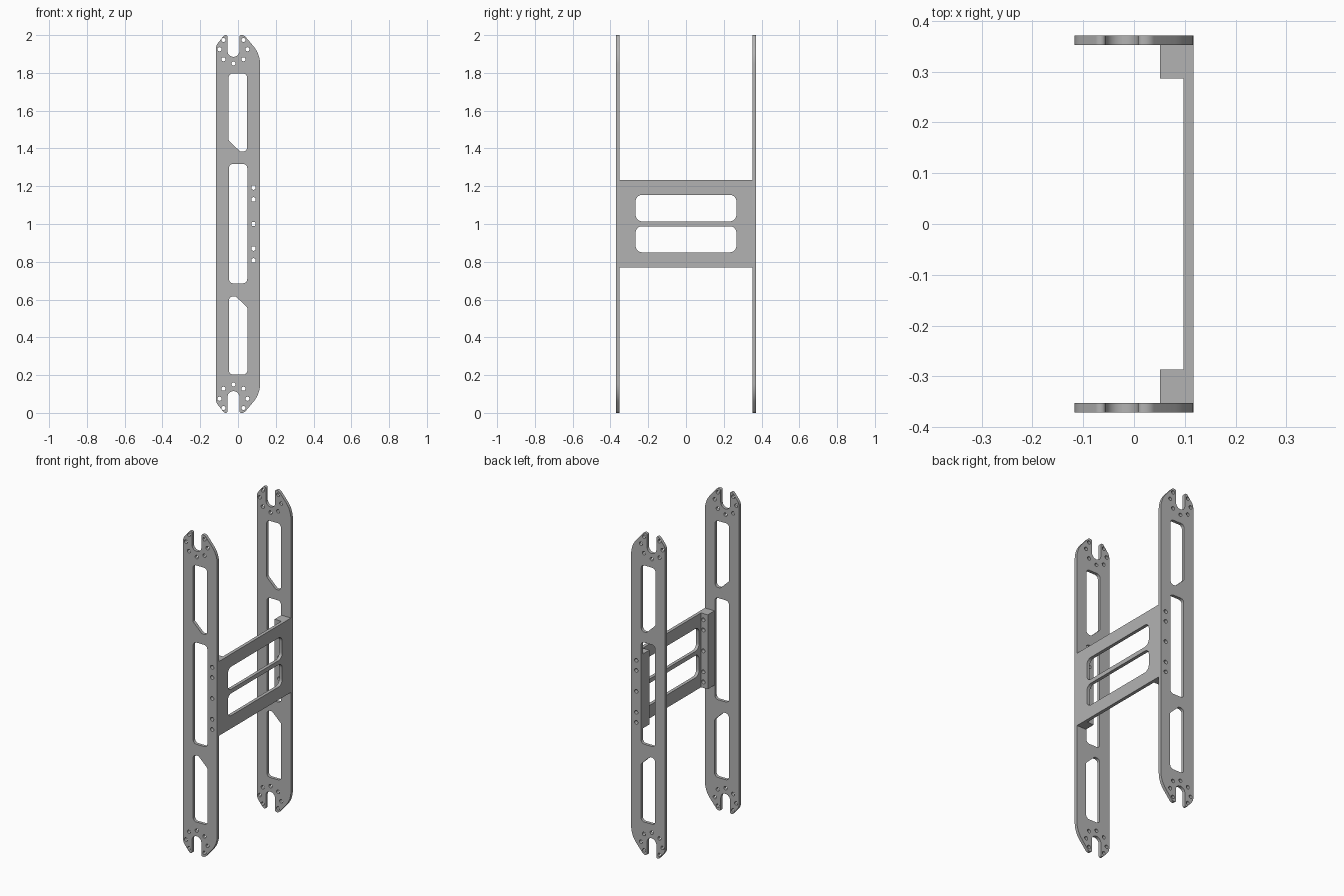
import bpy, bmesh
from math import sin, cos, tan, pi, radians
from mathutils import Matrix, Vector

cube = bpy.data.objects.get("Cube")
if cube:
    bpy.data.objects.remove(cube)

metal = bpy.data.materials.new("plain grey metal")
metal.use_nodes = True
grey = (0.45, 0.45, 0.45, 1)
metal.diffuse_color = grey
metal.node_tree.nodes["Principled BSDF"].inputs["Base Color"].default_value = grey


def rounded(corners, steps=8):
    """Outline from (x, y, radius) corners, each filleted."""
    pts, n = [], len(corners)
    for i, (x, y, r) in enumerate(corners):
        p = Vector((x, y))
        if r == 0:
            pts.append(p)
            continue
        a = (Vector(corners[i - 1][:2]) - p).normalized()
        b = (Vector(corners[(i + 1) % n][:2]) - p).normalized()
        half = a.angle(b) / 2
        centre = p + (a + b).normalized() * (r / sin(half))
        start = p + a * (r / tan(half)) - centre
        end = p + b * (r / tan(half)) - centre
        sweep = start.angle_signed(end)      # clockwise positive
        for k in range(steps + 1):
            t = -sweep * k / steps
            pts.append(centre + Matrix.Rotation(t, 2) @ start)
    return pts


def rect(x0, x1, y0, y1, r=0):
    return rounded([(x0, y0, r), (x1, y0, r), (x1, y1, r), (x0, y1, r)])


def circle(x, y, r=0.011, n=16):
    return [Vector((x + r * cos(2 * pi * k / n), y + r * sin(2 * pi * k / n))) for k in range(n)]


def sheet(name, loops, thickness, matrix):
    """Flat sheet: first loop is the outline, the others are openings."""
    curve = bpy.data.curves.new(name + "_profile", 'CURVE')
    curve.dimensions = '2D'
    curve.fill_mode = 'BOTH'
    curve.extrude = thickness / 2
    for loop in loops:
        s = curve.splines.new('POLY')
        s.points.add(len(loop) - 1)
        for point, p in zip(s.points, loop):
            point.co = (p.x, p.y, 0, 1)
        s.use_cyclic_u = True
    helper = bpy.data.objects.new(name + "_helper", curve)
    bpy.context.collection.objects.link(helper)
    bpy.context.view_layer.update()
    dg = bpy.context.evaluated_depsgraph_get()
    mesh = bpy.data.meshes.new_from_object(helper.evaluated_get(dg))
    bpy.data.objects.remove(helper)
    bpy.data.curves.remove(curve)
    bm = bmesh.new()
    bm.from_mesh(mesh)
    bmesh.ops.remove_doubles(bm, verts=bm.verts, dist=1e-5)
    bm.transform(matrix)
    bmesh.ops.recalc_face_normals(bm, faces=bm.faces)
    bm.to_mesh(mesh)
    bm.free()
    mesh.name = name
    mesh.materials.clear()
    mesh.materials.append(metal)
    ob = bpy.data.objects.new(name, mesh)
    bpy.context.collection.objects.link(ob)
    bpy.ops.object.select_all(action='DESELECT')
    ob.select_set(True)
    bpy.context.view_layer.objects.active = ob
    bpy.ops.object.shade_smooth_by_angle(angle=radians(30))
    return ob


# Side plate outline: forked end, mirrored top to bottom
W = 0.117
fork = [(-W, 1.945, 0.05), (-0.072, 2, 0.015), (-0.056, 2, 0.009),
        (-0.056, 1.885, 0.0319), (0.008, 1.885, 0.0319),
        (0.008, 2, 0.01), (0.032, 2, 0.025), (W, 1.9, 0.15)]
outline = rounded(fork + [(x, 2 - z, r) for x, z, r in reversed(fork)])

# Windows: the lower one is the upper one turned half round
upper = rounded([(-0.05, 1.797, 0.022), (0.048, 1.797, 0.022), (0.048, 1.383, 0.022),
                 (0.012, 1.383, 0.015), (-0.05, 1.443, 0.015)])
lower = [Vector((-p.x, 2 - p.y)) for p in upper]
middle = rect(-0.048, 0.049, 0.686, 1.318, 0.022)

# Bolt holes around each fork and along the bracket
fork_holes = []
for dx, z in ((0, 1.85), (0.053, 1.872), (0.074, 1.925), (0.053, 1.974)):
    for x in {-0.024 - dx, -0.024 + dx}:
        fork_holes += [circle(x, z), circle(x, 2 - z)]
side_holes = [circle(0.082, 1 + d, 0.012) for d in (-0.193, -0.13, 0, 0.13, 0.193)]

upright = Matrix.Rotation(pi / 2, 4, 'X')
for name, side in (("front", -1), ("back", 1)):
    sheet(name + "_plate", [outline, upper, middle, lower] + fork_holes + side_holes,
          0.019, Matrix.Translation((0, side * 0.362, 0)) @ upright)
    # Drilled mounting block behind the plate
    sheet(name + "_mounting_block", [rect(0.051, 0.097, 0.77, 1.232)] + side_holes,
          0.066, Matrix.Translation((0, side * 0.3195, 0)) @ upright)

# Cross panel joining the plates, with two long slots
facing_side = Matrix.Translation((0.107, 0, 0)) @ Matrix.Rotation(pi / 2, 4, 'Z') @ upright
sheet("cross_panel", [rect(-0.3525, 0.3525, 0.77, 1.232),
                      rect(-0.267, 0.267, 1.014, 1.154, 0.035),
                      rect(-0.267, 0.267, 0.85, 0.988, 0.035)], 0.02, facing_side)
